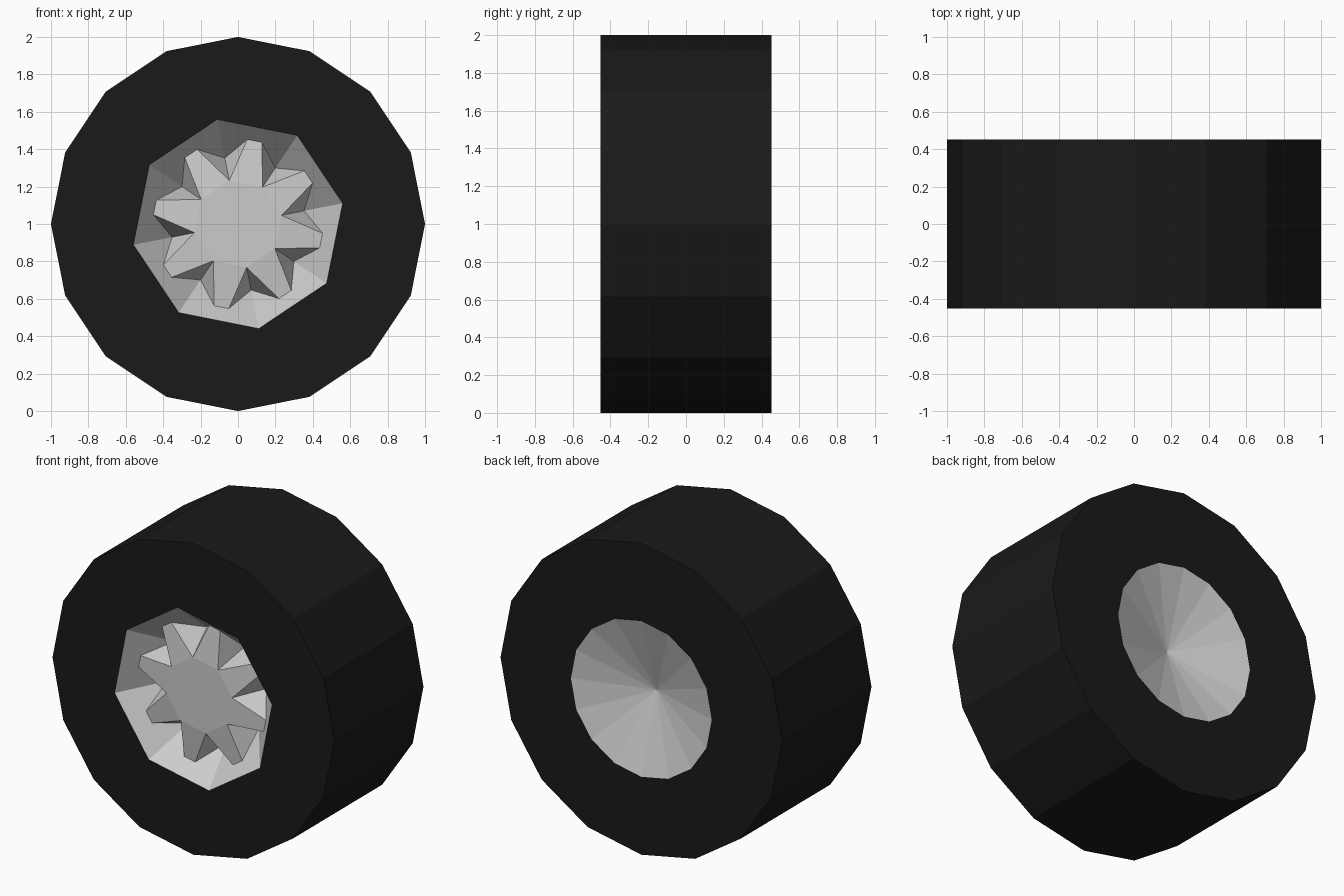
import bpy
from math import sin, cos, radians
from mathutils import Vector

if "Cube" in bpy.data.objects:
    bpy.data.objects.remove(bpy.data.objects["Cube"])

HALF = 0.453          # half the tyre width
CENTRE = Vector((0, 0, 1))


def pt(r, deg, y):
    a = radians(deg)
    return Vector((r * cos(a), y, 1 + r * sin(a)))


def build(name, polys, facing, colour=None):
    """Weld polygons into one object; facing(centre) gives the outward side."""
    verts, index, faces = [], {}, []
    for poly in polys:
        c = sum(poly, Vector()) / len(poly)
        n = Vector()
        for p, q in zip(poly, poly[1:] + poly[:1]):
            n += (p - c).cross(q - c)
        if n.dot(facing(c)) < 0:
            poly = poly[::-1]
        ids = []
        for p in poly:
            key = tuple(round(v, 5) for v in p)
            if key not in index:
                index[key] = len(verts)
                verts.append(p)
            ids.append(index[key])
        faces.append(ids)
    mesh = bpy.data.meshes.new(name)
    mesh.from_pydata(verts, [], faces)
    obj = bpy.data.objects.new(name, mesh)
    bpy.context.collection.objects.link(obj)
    if colour:
        mat = bpy.data.materials.new(name)
        mat.diffuse_color = colour
        mat.use_nodes = True
        mat.node_tree.nodes["Principled BSDF"].inputs["Base Color"].default_value = mat.diffuse_color
        mesh.materials.append(mat)
    return obj


# Tyre: 16-sided tread, front wall with octagonal hole, back wall with round hole
def front(i):
    return pt(1, 22.5 * i, -HALF)


def back(i):
    return pt(1, 22.5 * i, HALF)


def rim_corner(k):
    return pt(0.57, 11.25 + 45 * k, -HALF)


def back_hole(i):
    return pt(0.5, 22.5 * i, HALF)


tyre = []
for i in range(16):
    tyre.append([front(i), front(i + 1), back(i + 1), back(i)])
    tyre.append([back(i), back(i + 1), back_hole(i + 1), back_hole(i)])
for k in range(8):
    tyre.append([rim_corner(k), front(2 * k), front(2 * k + 1)])
    tyre.append([rim_corner(k), front(2 * k + 1), front(2 * k + 2), rim_corner(k + 1)])
build("tyre", tyre, lambda c: c - CENTRE, (0.01, 0.01, 0.01, 1))


# Front rim: octagonal bowl with an eight-spoked star hub
APOTHEM = 0.57 * cos(radians(22.5))


def on_bowl(r, deg, mid):
    depth = 1.22 * (APOTHEM - r * cos(radians(deg - mid)))
    return pt(r, deg, -HALF + depth)


def hub_corner(k):
    return pt(0.237, 11.25 + 45 * k, -HALF + 0.06)


rim = [[hub_corner(k) for k in range(8)]]
for k in range(8):
    mid = 33.75 + 45 * k
    tip_a, tip_b = (on_bowl(0.455, mid + d, mid) for d in (-5, 5))
    notch_a, notch_b = (on_bowl(0.36, mid + d, mid) for d in (-22.5, 22.5))
    hub_a, hub_b = hub_corner(k), hub_corner(k + 1)
    ca, cb = rim_corner(k), rim_corner(k + 1)
    # bowl wall, spoke face, two spoke sides
    rim += [[ca, notch_a, tip_a], [cb, tip_b, notch_b], [ca, tip_a, tip_b, cb],
            [hub_a, tip_a, tip_b, hub_b],
            [hub_a, notch_a, tip_a], [hub_b, tip_b, notch_b]]
build("front_rim", rim, lambda c: Vector((0, -1, 0)))

# Back dish: shallow inward cone
apex = Vector((0, HALF - 0.155, 1))
build("back_dish", [[back_hole(i), back_hole(i + 1), apex] for i in range(16)],
      lambda c: Vector((0, 1, 0)))
